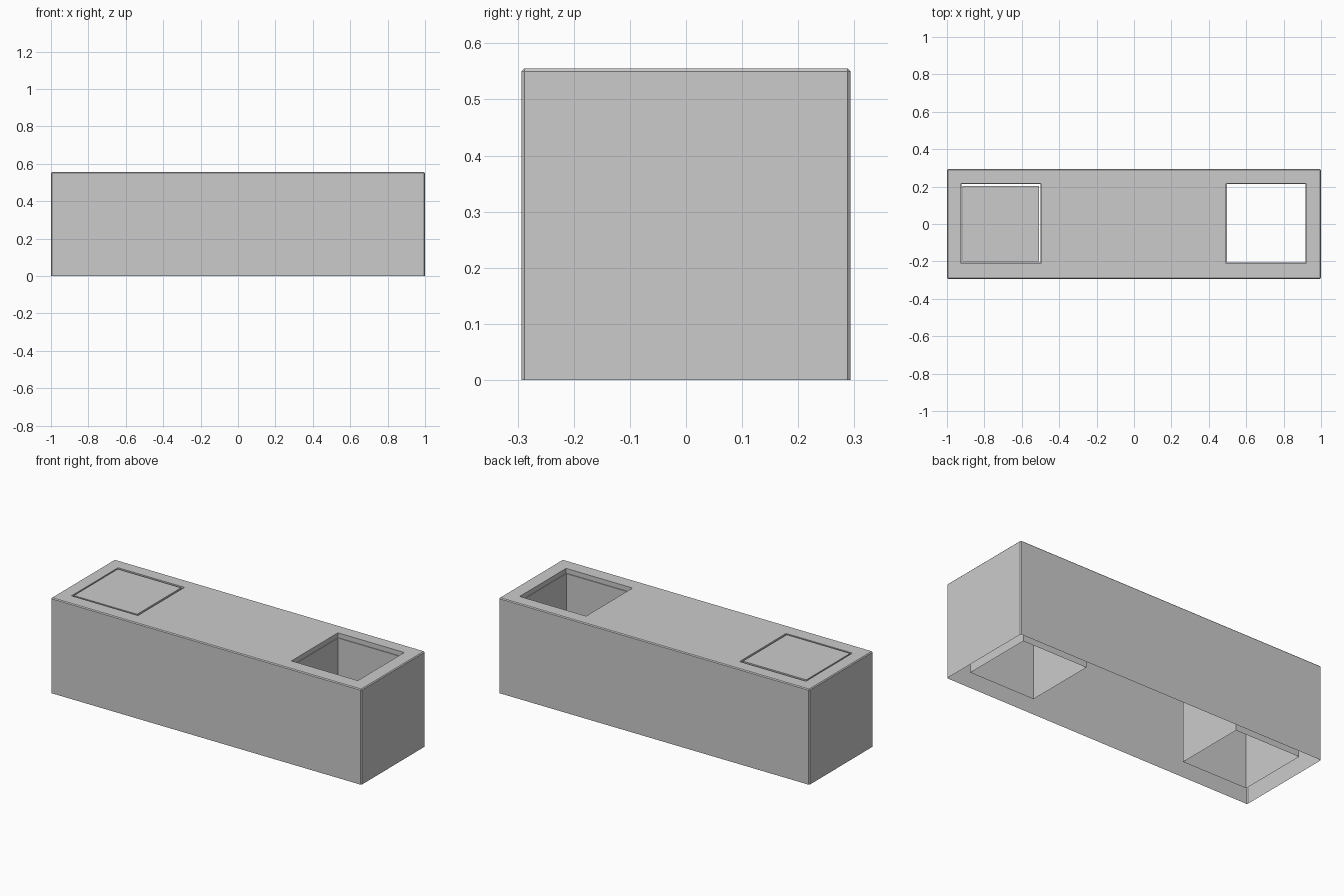
import bpy, bmesh

if "Cube" in bpy.data.objects:
    bpy.data.objects.remove(bpy.data.objects["Cube"])

H = 0.555                      # overall height
HX, HY = 1.0, 0.293            # half length and half depth
Y0, Y1 = -0.211, 0.217         # opening limits in y
OPENINGS = {"left": (-0.925, -0.497), "right": (0.492, 0.92)}


def add_object(name, bm):
    bmesh.ops.remove_doubles(bm, verts=bm.verts, dist=1e-5)
    mesh = bpy.data.meshes.new(name)
    bm.to_mesh(mesh)
    bm.free()
    obj = bpy.data.objects.new(name, mesh)
    bpy.context.collection.objects.link(obj)
    return obj


def quad(bm, pts):
    return bm.faces.new([bm.verts.new(p) for p in pts])


def rect(x0, x1, y0, y1):
    return [(x0, y0), (x1, y0), (x1, y1), (x0, y1)]


# Bench shell: top sheet with two square openings, thin outer walls, open below
bm = bmesh.new()
(l0, l1), (r0, r1) = OPENINGS["left"], OPENINGS["right"]
xs = [-HX, l0, l1, r0, r1, HX]
ys = [-HY, Y0, Y1, HY]
for i in range(5):
    for j in range(3):
        if j == 1 and i in (1, 3):
            continue
        quad(bm, [(x, y, H) for x, y in rect(xs[i], xs[i + 1], ys[j], ys[j + 1])])
bmesh.ops.remove_doubles(bm, verts=bm.verts, dist=1e-5)


def on_rim(v):
    return abs(abs(v.co.x) - HX) < 1e-4 or abs(abs(v.co.y) - HY) < 1e-4


rim = [e for e in bm.edges if e.is_boundary and all(on_rim(v) for v in e.verts)]
ext = bmesh.ops.extrude_edge_only(bm, edges=rim)
for v in [g for g in ext["geom"] if isinstance(g, bmesh.types.BMVert)]:
    v.co.z = 0
bmesh.ops.recalc_face_normals(bm, faces=bm.faces)
# Small chamfers on top rim and upright corners
sharp = [e for e in bm.edges if len(e.link_faces) == 2 and e.calc_face_angle() > 1]
bmesh.ops.bevel(bm, geom=sharp, offset=0.005, segments=1, affect='EDGES', profile=0.5)
add_object("bench_shell", bm)

# Planter wells: lip below the top, narrow ledge, then an open tube
for side, (x0, x1) in OPENINGS.items():
    bm = bmesh.new()
    rings = []
    for inset, z in [(0, H), (0, H - 0.028), (0.004, H - 0.028), (0.004, 0.026)]:
        rings.append([bm.verts.new((x, y, z)) for x, y in
                      rect(x0 + inset, x1 - inset, Y0 + inset, Y1 - inset)])
    for a, b in zip(rings, rings[1:]):
        for k in range(4):
            n = (k + 1) % 4
            bm.faces.new((a[k], a[n], b[n], b[k]))
    add_object(side + "_well", bm)

# Lid sitting in the left opening, with a narrow gap around it
bm = bmesh.new()
bmesh.ops.create_cube(bm, size=1)
for v in bm.verts:
    v.co.x = -0.713 + v.co.x * 0.408
    v.co.y = 0.001 + v.co.y * 0.404
    v.co.z = H - 0.014 + v.co.z * 0.028
add_object("left_lid", bm)
